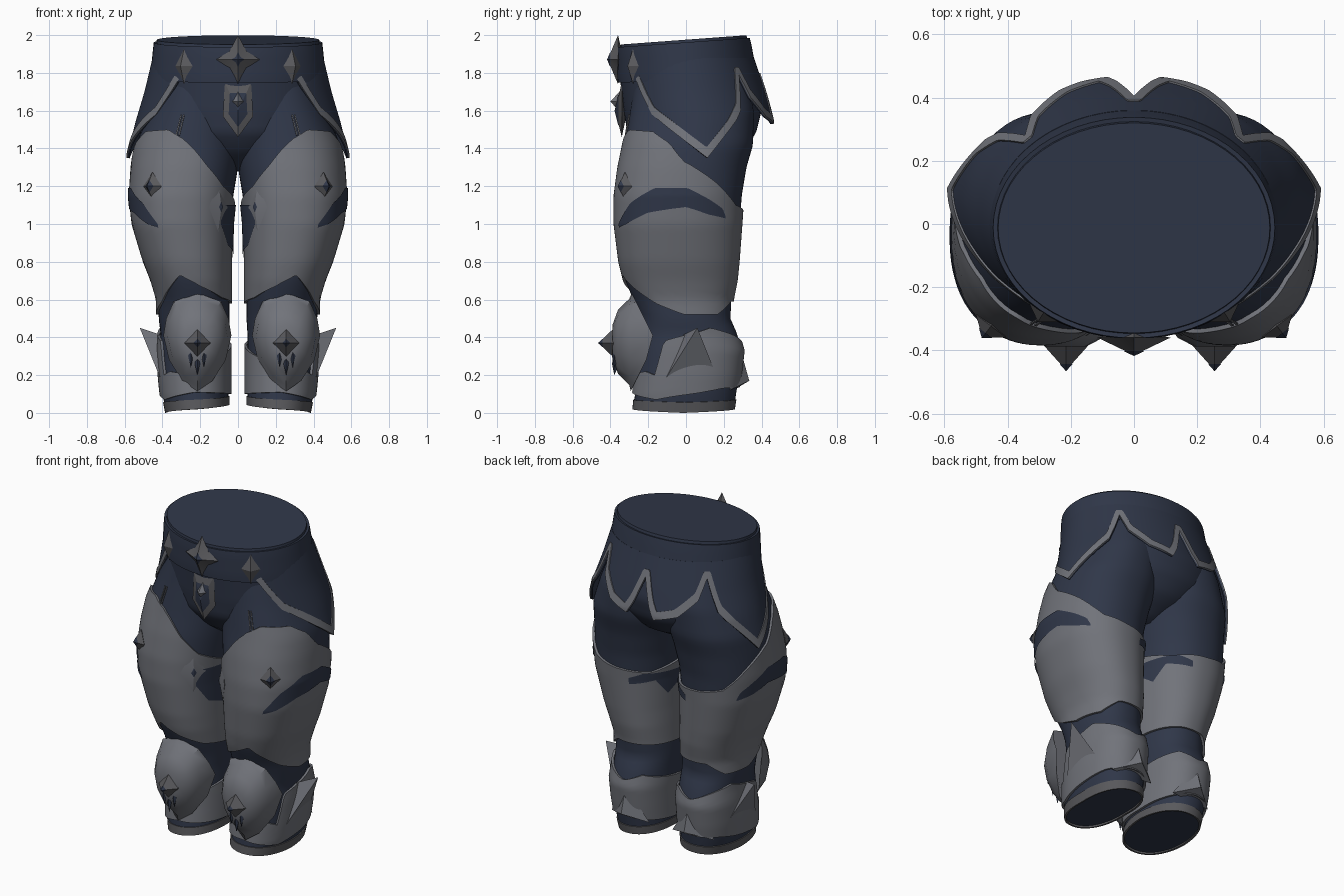
import bpy, bmesh
from math import sin, cos, radians, copysign
from mathutils import Vector

if "Cube" in bpy.data.objects:
    bpy.data.objects.remove(bpy.data.objects["Cube"])


def material(name, rgb):
    m = bpy.data.materials.new(name)
    m.use_nodes = True
    m.diffuse_color = (*rgb, 1)
    m.node_tree.nodes["Principled BSDF"].inputs["Base Color"].default_value = (*rgb, 1)
    return m


NAVY = material("navy cloth", (0.029, 0.038, 0.066))
STEEL = material("steel", (0.165, 0.172, 0.195))
DARK = material("dark steel", (0.10, 0.10, 0.108))
SIDES = (("left", 1), ("right", -1))


def lerp(points, t):
    """Piecewise linear lookup in (t, value, ...) rows sorted by t."""
    if t <= points[0][0]:
        return points[0][1:]
    for a, b in zip(points, points[1:]):
        if t <= b[0]:
            k = (t - a[0]) / (b[0] - a[0])
            return [p + (q - p) * k for p, q in zip(a[1:], b[1:])]
    return points[-1][1:]


def surface(rows, power=1.0, tilt=0.0):
    """Tube through rows of (z, x min, x max, y front, y back); angle 0 is +x, 90 is back."""
    rows = sorted(rows)

    def f(angle, z, off=0.0):
        x0, x1, y0, y1 = lerp(rows, z)
        c, s = cos(radians(angle)), sin(radians(angle))
        x = (x0 + x1) / 2 + ((x1 - x0) / 2 + off) * copysign(abs(c) ** power, c)
        y = (y0 + y1) / 2 + ((y1 - y0) / 2 + off) * copysign(abs(s) ** power, s)
        drop = tilt * max(0, z - 1.6) / 0.4 * (0.33 - y) / 0.68
        return Vector((x, y, z - drop))
    return f


def finish(bm, name, mat, thick=0.0, angle=35):
    mesh = bpy.data.meshes.new(name)
    bm.to_mesh(mesh)
    bm.free()
    ob = bpy.data.objects.new(name, mesh)
    bpy.context.collection.objects.link(ob)
    mesh.materials.append(mat)
    bpy.ops.object.select_all(action="DESELECT")
    ob.select_set(True)
    bpy.context.view_layer.objects.active = ob
    if thick:
        mod = ob.modifiers.new("thickness", "SOLIDIFY")
        mod.thickness, mod.offset = thick, -1
        bpy.ops.object.modifier_apply(modifier=mod.name)
    bpy.ops.object.shade_smooth_by_angle(angle=radians(angle))


def patch(name, f, a0, a1, low, high, mat, off=0.0, side=1, na=60, nz=12, cap=False, thick=0.0):
    """Piece of a tube between two height curves, each a number or a function of angle."""
    closed = a1 - a0 >= 360
    at = lambda h, a: h(a) if callable(h) else h
    bm = bmesh.new()
    grid = []
    for i in range(na if closed else na + 1):
        a = a0 + (a1 - a0) * i / na
        lo, hi = at(low, a), at(high, a)
        col = []
        for j in range(nz + 1):
            p = f(a, lo + (hi - lo) * j / nz, off)
            col.append(bm.verts.new((p.x * side, p.y, p.z)))
        grid.append(col)
    for i in range(na):
        p, q = grid[i], grid[(i + 1) % len(grid)]
        for j in range(nz):
            quad = (p[j], q[j], q[j + 1], p[j + 1])
            bm.faces.new(quad[::side])
    if cap:
        bm.faces.new([c[0] for c in grid][::-side])
        bm.faces.new([c[-1] for c in grid][::side])
    finish(bm, name, mat, thick)


def solid(name, base, tip, mat, side=1, angle=20, rear=None):
    """Pyramid from a base outline to a tip, optionally with a rear tip."""
    bm = bmesh.new()
    flip = lambda p: (p[0] * side, p[1], p[2])
    ring = [bm.verts.new(flip(p)) for p in base]
    ends = [bm.verts.new(flip(p)) for p in (tip, rear) if p is not None]
    for i, v in enumerate(ring):
        for e in ends:
            bm.faces.new((v, ring[(i + 1) % len(ring)], e))
    if rear is None:
        bm.faces.new(ring)
    bmesh.ops.recalc_face_normals(bm, faces=bm.faces)
    finish(bm, name, mat, angle=angle)


def gem(name, pos, normal, outline, depth, mat, side=1, core=0.0):
    """Faceted stud lying on a surface, with an optional dark centre."""
    n = Vector((normal[0], normal[1], 0)).normalized()
    u = Vector((-n.y, n.x, 0))
    pos = Vector(pos)
    place = lambda s, d: [pos + u * a * s + Vector((0, 0, b * s)) + n * d for a, b in outline]
    solid(name, place(1, 0), pos + n * depth, mat, side, rear=pos - n * 0.03)
    if core:
        solid(name + "_core", place(core, depth * (1 - core) + 0.003),
              pos + n * (depth + 0.003), NAVY, side)


def gem_on(name, f, angle, z, *args, **kw):
    t = f(angle + 1, z) - f(angle - 1, z)
    gem(name, f(angle, z, 0.01), (t.y, -t.x), *args, **kw)


def diamond(w, h):
    return [(w, 0), (0, h), (-w, 0), (0, -h)]


def curve(*points):
    return lambda a: lerp(points, a)[0]


# Body forms
pelvis = surface([(2.0, -.43, .43, -.345, .32), (1.96, -.435, .435, -.35, .33),
                  (1.8, -.45, .45, -.35, .36), (1.6, -.47, .47, -.33, .40),
                  (1.48, -.42, .42, -.31, .37), (1.38, -.28, .28, -.24, .30),
                  (1.28, -.10, .10, -.10, .12)], tilt=0.05)
skirt = surface([(1.88, -.452, .452, -.35, .36), (1.7, -.495, .495, -.35, .42),
                 (1.55, -.54, .54, -.34, .465), (1.35, -.59, .59, -.33, .46)])
leg = surface([(1.78, .0, .40, -.27, .32), (1.6, -.02, .47, -.295, .36),
               (1.42, -.02, .54, -.325, .355),
               (1.3, .0, .555, -.35, .32), (1.15, .025, .565, -.37, .295),
               (1.0, .04, .55, -.37, .285), (.8, .045, .49, -.345, .27),
               (.7, .045, .45, -.32, .26), (.6, .045, .42, -.28, .24),
               (.5, .045, .42, -.24, .235), (.42, .05, .41, -.24, .27),
               (.33, .05, .415, -.25, .295), (.2, .05, .41, -.26, .28),
               (.1, .05, .40, -.27, .265), (.0, .05, .38, -.28, .25)], power=0.9)

patch("pelvis", pelvis, 0, 360, 1.28, 2.0, NAVY, nz=24, cap=True)
patch("belt", pelvis, 0, 360, 1.77, 1.985, NAVY, 0.014, nz=6, thick=0.014)

# Height curves around the leg (angle -90 is the front, 180 the inner side)
thigh_top = curve((-180, 1.1), (-135, 1.2), (-110, 1.31), (-85, 1.45), (-66, 1.5), (-32, 1.49),
                  (-15, 1.43), (0, 1.33), (30, 1.22), (60, 1.1), (90, 1.07), (135, 1.05), (180, 1.1))
thigh_bottom = curve((-180, .58), (-135, .61), (-100, .67), (-78, .73), (-60, .67), (-30, .58),
                     (0, .52), (40, .52), (70, .59), (110, .59), (180, .58))
shin_top = curve((-180, .36), (-130, .3), (-90, .2), (-50, .22), (-36, .2), (-27, .38), (25, .45),
                 (60, .41), (90, .37), (120, .41), (180, .36))
shin_bottom = curve((-180, .1), (-90, .11), (-30, .07), (40, .13), (90, .14), (180, .1))
sole = curve((-180, .045), (-90, .02), (0, .0), (90, .02), (180, .045))
cuff_top = curve((-180, .09), (-90, .07), (0, .055), (90, .07), (180, .09))
hem = curve((-50, 1.77), (-36, 1.58), (7, 1.35), (36, 1.6), (44, 1.79), (50, 1.67),
            (64, 1.57), (80, 1.53), (84, 1.6), (90, 1.76))


def hem_inner(a):
    return min(1.87, 0.04 + max(hem(a + d / 2) for d in range(-5, 6)))


star = [(.115, 0), (.045, .045), (0, .13), (-.045, .045),
        (-.115, 0), (-.045, -.045), (0, -.13), (.045, -.045)]
shield = [(.07, .15), (.08, -.03), (0, -.14), (-.08, -.03), (-.07, .15)]
gem_on("belt_star", pelvis, -90, 1.91, star, 0.055, DARK, core=0.3)
gem_on("front_shield", pelvis, -90, 1.6, shield, 0.035, DARK, core=0.62)
gem_on("shield_plate", pelvis, -90, 1.655, diamond(.045, .06), 0.055, STEEL)

for word, side in SIDES:
    tag = word + "_"
    kw = dict(side=side)
    # Cloth leg and hip panels
    patch(tag + "leg", leg, -180, 180, lambda a: sole(a) + 0.01, 1.78, NAVY, nz=56, cap=True, **kw)
    patch(tag + "skirt", skirt, -50, 90, hem, 1.88, NAVY, na=140, thick=0.012, **kw)
    patch(tag + "skirt_trim", skirt, -50, 90, hem, hem_inner, STEEL, 0.006, na=140, nz=4,
          thick=0.008, **kw)

    # Thigh armour with cloth-coloured inlays
    patch(tag + "thigh_plate", leg, -180, 180, thigh_bottom, thigh_top, STEEL, 0.014,
          na=90, nz=24, thick=0.014, **kw)
    patch(tag + "outer_crescent", leg, -64, 44,
          curve((-64, .98), (-50, 1.0), (-25, 1.06), (5, 1.09), (25, 1.05), (44, 1.03)),
          curve((-64, 1.0), (-45, 1.11), (-20, 1.19), (5, 1.19), (25, 1.13), (40, 1.08), (44, 1.04)),
          NAVY, 0.019, **kw)
    patch(tag + "inner_crescent", leg, 108, 170,
          curve((108, .98), (140, 1.0), (155, .9), (170, .96)),
          curve((108, 1.02), (125, 1.05), (170, 1.04)), NAVY, 0.019, **kw)
    patch(tag + "inner_inlay", leg, -178, -136, curve((-178, .84), (-150, .89), (-136, 1.0)),
          curve((-178, 1.1), (-136, 1.1)), NAVY, 0.019, na=20, **kw)
    gem_on(tag + "inner_kite", leg, -132, 1.09, diamond(.075, .13), 0.022, STEEL, core=0.22, **kw)
    gem_on(tag + "thigh_gem", leg, -57, 1.2, diamond(.06, .075), 0.045, DARK, core=0.45, **kw)
    gem_on(tag + "belt_gem", pelvis, -51, 1.865, diamond(.055, .095), 0.035, DARK, **kw)
    for a in (-80, -77):
        patch(tag + "pocket_seam", leg, a, a + 1.4, 1.47, 1.58, STEEL, 0.012, na=2, thick=0.005, **kw)

    # Shin armour, cuff and spikes
    patch(tag + "shin_plate", leg, -180, 180, shin_bottom, shin_top, STEEL, 0.016,
          na=90, thick=0.014, **kw)
    patch(tag + "cuff", leg, -180, 180, sole, cuff_top, DARK, 0.006, nz=3, thick=0.012, **kw)
    solid(tag + "shin_wing", [(.39, -.14, .13), (.39, .16, .2), (.40, -.02, .41)],
          (.52, .06, .45), STEEL, side)
    solid(tag + "heel_spike", [(.08, .25, .12), (.36, .23, .12), (.22, .29, .33)],
          (.22, .335, .17), STEEL, side)

    # Domed knee pad
    knee = .235 + .02 * side
    half = [(0, .255), (.125, .21), (.165, .12), (.18, .03), (.15, -.1), (.08, -.21), (0, -.265)]
    outline = half + [(-u, v) for u, v in half[-2:0:-1]]
    bm = bmesh.new()
    rings = []
    for s, y in ((1, None), (.88, -.3), (.65, -.36), (.35, -.388)):
        rings.append([bm.verts.new(((knee + u * s) * side,
                                    -.16 - .5 * abs(v) if y is None else y, .38 + v * s))
                      for u, v in outline])
    for r, q in zip(rings, rings[1:]):
        for i in range(len(r)):
            k = (i + 1) % len(r)
            bm.faces.new((r[i], r[k], q[k], q[i]))
    bm.faces.new(rings[-1])
    bm.faces.new(rings[0][::-1])
    bmesh.ops.recalc_face_normals(bm, faces=bm.faces)
    finish(bm, tag + "knee_pad", STEEL, angle=40)
    gem(tag + "knee_gem", (knee, -.385, .37), (0, -1), diamond(.07, .075), 0.078, DARK, side, core=0.3)
    for u, z in ((-.035, .3), (0, .26), (.035, .3)):
        gem(tag + "knee_mark", (knee + u, -.38, z), (0, -1), diamond(.014, .06), 0.012, NAVY, side)
